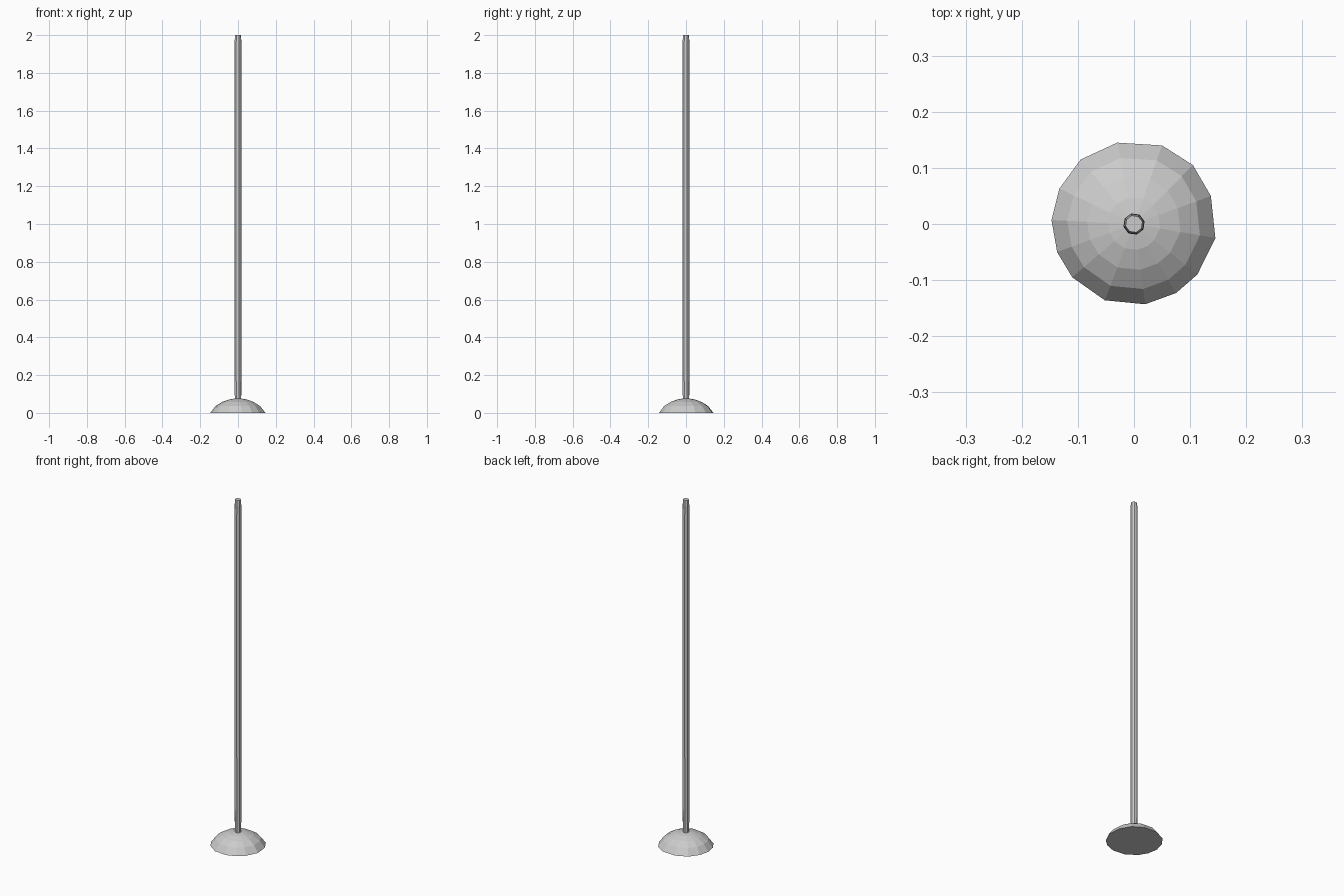
import bpy, bmesh, math

if "Cube" in bpy.data.objects:
    bpy.data.objects.remove(bpy.data.objects["Cube"])


def lofted(name, rings):
    """Flat-shaded closed solid through rings of equal point count."""
    bm = bmesh.new()
    loops = [[bm.verts.new(p) for p in ring] for ring in rings]
    n = len(loops[0])
    for low, high in zip(loops, loops[1:]):
        for i in range(n):
            j = (i + 1) % n
            bm.faces.new((low[i], low[j], high[j], high[i]))
    bm.faces.new(loops[0][::-1])
    bm.faces.new(loops[-1])
    bmesh.ops.triangulate(bm, faces=[f for f in bm.faces if len(f.verts) == 4])
    bmesh.ops.recalc_face_normals(bm, faces=bm.faces)
    mesh = bpy.data.meshes.new(name)
    bm.to_mesh(mesh)
    bm.free()
    ob = bpy.data.objects.new(name, mesh)
    bpy.context.collection.objects.link(ob)
    return ob


def regular_ring(radius, z, sides, turn=0.0):
    return [(radius * math.cos(turn + math.tau * i / sides),
             radius * math.sin(turn + math.tau * i / sides), z) for i in range(sides)]


# Domed foot: slightly irregular rim, shrunk upward along a shallow cap
rim = [(0.145, -0.025), (0.137, 0.05), (0.105, 0.105), (0.05, 0.14), (-0.03, 0.145),
       (-0.095, 0.115), (-0.133, 0.063), (-0.147, 0.007), (-0.137, -0.05),
       (-0.11, -0.095), (-0.052, -0.136), (0.02, -0.143), (0.075, -0.123), (0.113, -0.09)]
profile = [(1.0, 0.0), (0.81, 0.036), (0.57, 0.058), (0.32, 0.071), (0.12, 0.076)]
lofted("base_dome", [[(x * s, y * s, z) for x, y in rim] for s, z in profile])

# Eight-sided pole, narrowing at the tip
pole = [(0.0175, 0.06), (0.019, 0.22), (0.0195, 1.0), (0.0195, 1.9), (0.0185, 1.97), (0.0155, 2.0)]
lofted("pole", [regular_ring(r, z, 8, math.radians(15)) for r, z in pole])
